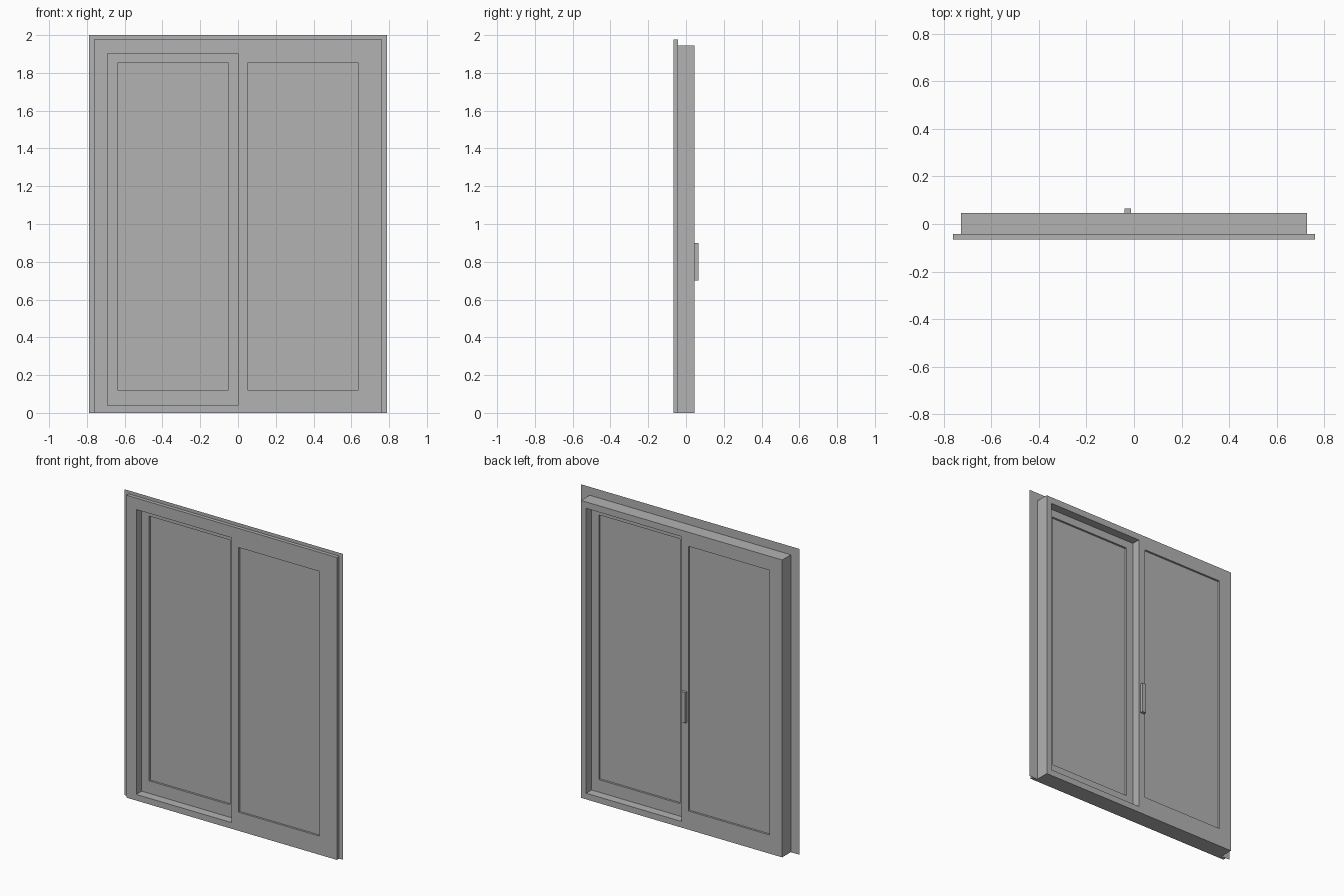
import bpy
import bmesh

old = bpy.data.objects.get("Cube")
if old:
    bpy.data.objects.remove(old, do_unlink=True)

# One plain grey for every part
grey = bpy.data.materials.new("plain grey")
grey.use_nodes = True
colour = (0.45, 0.45, 0.45, 1.0)
grey.diffuse_color = colour
grey.node_tree.nodes["Principled BSDF"].inputs["Base Color"].default_value = colour

# Shared depths, front to back
FRONT, FLANGE, MIDDLE, BACK, GRIP = -0.066, -0.043, -0.010, 0.046, 0.066


def finish(name, bm):
    bmesh.ops.recalc_face_normals(bm, faces=bm.faces)
    mesh = bpy.data.meshes.new(name)
    bm.to_mesh(mesh)
    bm.free()
    mesh.materials.append(grey)
    obj = bpy.data.objects.new(name, mesh)
    bpy.context.collection.objects.link(obj)
    return obj


def corners(x0, x1, z0, z1):
    return [(x0, z0), (x0, z1), (x1, z1), (x1, z0)]


def border(name, outer, inner, y0, y1, closed=True):
    """Mitred border between two rectangles; open ones have no bottom bar."""
    bm = bmesh.new()
    out = [bm.verts.new((x, y0, z)) for x, z in outer]
    inn = [bm.verts.new((x, y0, z)) for x, z in inner]
    for i in range(4 if closed else 3):
        j = (i + 1) % 4
        bm.faces.new((out[i], out[j], inn[j], inn[i]))
    if y1 > y0:
        result = bmesh.ops.extrude_face_region(bm, geom=bm.faces[:], use_keep_orig=True)
        moved = [v for v in result["geom"] if isinstance(v, bmesh.types.BMVert)]
        bmesh.ops.translate(bm, verts=moved, vec=(0, y1 - y0, 0))
    return finish(name, bm)


def box(name, x0, x1, y0, y1, z0, z1):
    bm = bmesh.new()
    bmesh.ops.create_cube(bm, size=1)
    for v in bm.verts:
        v.co = (x1 if v.co.x > 0 else x0,
                y1 if v.co.y > 0 else y0,
                z1 if v.co.z > 0 else z0)
    return finish(name, bm)


# Outer frame, trim around it and the thin mounting flange
frame_outer = corners(-0.728, 0.728, 0, 1.945)
trim_outer = corners(-0.762, 0.762, 0, 1.978)
border("door_frame", frame_outer, corners(-0.69, 0.69, 0.04, 1.903), FRONT, BACK)
border("outer_trim", trim_outer, frame_outer, FRONT, FLANGE, closed=False)
border("mounting_flange", corners(-0.79, 0.79, 0, 2), frame_outer,
       FLANGE, FLANGE, closed=False)

# Fixed panel at the front, sliding panel at the back
for name, side, y0, y1 in (("fixed", 1, FRONT, MIDDLE), ("sliding", -1, MIDDLE, BACK)):
    x0, x1 = sorted((0, side * 0.69))
    g0, g1 = sorted((side * 0.05, side * 0.637))
    border(name + "_panel_frame", corners(x0, x1, 0.04, 1.903),
           corners(g0, g1, 0.122, 1.853), y0, y1)
    box(name + "_panel_glass", g0, g1, y0 + 0.013, y1 - 0.013, 0.122, 1.853)

# Pull handle on the sliding panel
box("pull_handle", -0.04, -0.012, BACK, GRIP, 0.7, 0.9)
